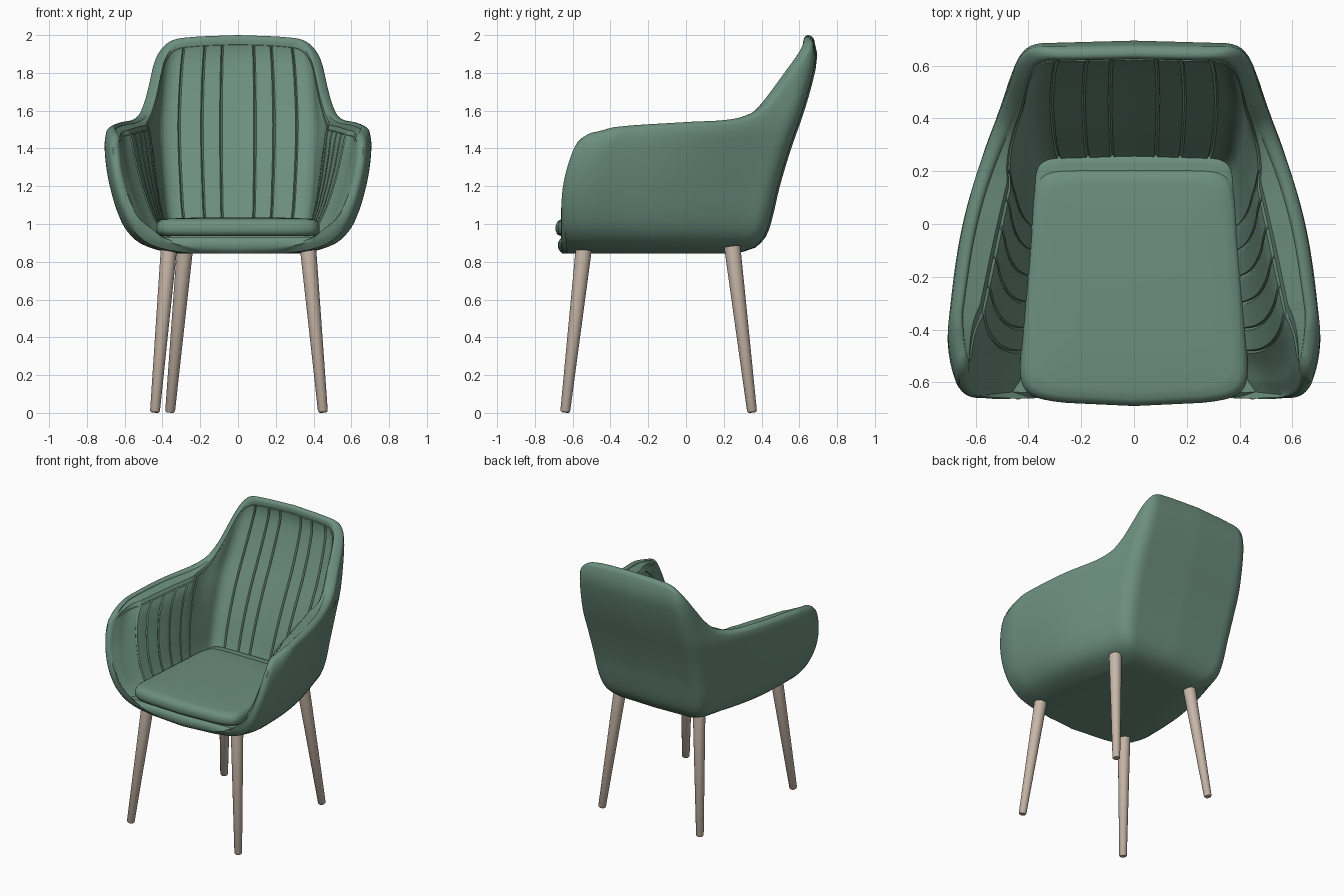
import bpy, bmesh, math
from mathutils import Vector

cube = bpy.data.objects.get("Cube")
if cube:
    bpy.data.objects.remove(cube, do_unlink=True)


def material(name, rgb):
    m = bpy.data.materials.new(name)
    m.use_nodes = True
    m.diffuse_color = (*rgb, 1)
    m.node_tree.nodes["Principled BSDF"].inputs["Base Color"].default_value = (*rgb, 1)
    return m


green = material("sage_green_fabric", (0.15, 0.275, 0.21))
wood = material("pale_wood", (0.57, 0.47, 0.39))


def make_object(name, bm, mat, angle=40, mirror=False):
    bmesh.ops.remove_doubles(bm, verts=bm.verts, dist=0.0005)
    bmesh.ops.recalc_face_normals(bm, faces=bm.faces)
    mesh = bpy.data.meshes.new(name)
    bm.to_mesh(mesh)
    bm.free()
    mesh.materials.append(mat)
    ob = bpy.data.objects.new(name, mesh)
    bpy.context.collection.objects.link(ob)
    if mirror:
        mod = ob.modifiers.new("mirror", 'MIRROR')
        mod.merge_threshold = 0.001
    bpy.ops.object.select_all(action='DESELECT')
    ob.select_set(True)
    bpy.context.view_layer.objects.active = ob
    bpy.ops.object.shade_smooth_by_angle(angle=math.radians(angle))
    return ob


def curve(*pts):
    """Smooth interpolation through (position, value) pairs."""
    n = len(pts)
    slope = []
    for i in range(n):
        a, b = pts[max(i - 1, 0)], pts[min(i + 1, n - 1)]
        slope.append((b[1] - a[1]) / (b[0] - a[0]))

    def f(x):
        x = min(max(x, pts[0][0]), pts[-1][0])
        i = next(k for k in range(n - 1) if x <= pts[k + 1][0])
        (x0, y0), (x1, y1) = pts[i], pts[i + 1]
        h = x1 - x0
        t = (x - x0) / h
        return (y0 * (1 + 2 * t) * (1 - t) ** 2 + slope[i] * h * t * (1 - t) ** 2
                + y1 * t * t * (3 - 2 * t) + slope[i + 1] * h * t * t * (t - 1))
    return f


# Shell outline by height: arm front width, back width, back depth, front depth
arm_w = curve((.845, .30), (.858, .40), (.875, .47), (.91, .545), (1, .625), (1.2, .70), (1.4, .73), (1.5, .715), (1.6, .65), (1.7, .58), (2, .5))
back_w = curve((.845, .28), (.9, .38), (1, .43), (1.2, .45), (1.5, .46), (1.7, .45), (1.85, .435), (2, .41))
back_y = curve((.845, .26), (.87, .345), (.9, .385), (.95, .42), (1.05, .45), (1.2, .485), (1.4, .545), (1.6, .615), (1.8, .67), (1.9, .683), (2, .66))
front_y = curve((.845, -.63), (1.1, -.645), (1.3, -.61), (1.43, -.555), (1.5, -.47))
# Rim height from arm front (0) around to the back centre (1)
rim_z = curve((0, 1.485), (.065, 1.513), (.33, 1.54), (.49, 1.555), (.568, 1.595), (.604, 1.66),
              (.64, 1.77), (.68, 1.885), (.74, 1.965), (.81, 1.988), (1, 2))
CORNER, ROUND, BASE, FLOOR, EDGE = .72, .055, .845, .93, .05


def outline(s, z, t):
    """Point on the U-shaped plan at height z, moved inward by t."""
    pad = max(t - EDGE, 0)
    yb = back_y(z) - t
    a = Vector((arm_w(z) - t * .9, front_y(z), z))
    c = Vector((back_w(z) - min(t, EDGE) - pad * .1, yb, z))
    b = Vector((0, yb + .012, z))
    arm = lambda q: a.lerp(c, q / CORNER)
    back = lambda q: c.lerp(b, (q - CORNER) / (1 - CORNER))
    if s < CORNER - ROUND:
        p = arm(s)
    elif s > CORNER + ROUND:
        p = back(s)
    else:
        k = (s - CORNER + ROUND) / (2 * ROUND)
        p = arm(CORNER - ROUND).lerp(c, k).lerp(c.lerp(back(CORNER + ROUND), k), k)
    if s < CORNER:
        p.x += .05 * math.sin(math.pi * s / CORNER) ** 1.5 * max(-.2, 1 - pad / .08)
        p.x -= .05 * max(0, 1 - s / .11) ** 2
    return p


# Stitched channels of the inner padding
seams = [.13, .2, .28, .36, .44, .51, .783, .867, .937]


def padding(s, z, zr):
    f = min(max((z - .9) / (zr - .9), 0), 1)
    ramp = .1 + .9 * min(1, s / .13) ** .8
    fullness = .28 + .72 * min(max((s - .48) / .2, 0), 1)
    t = EDGE + .15 * (1 - f) ** fullness * ramp
    if z < zr - .05 and s > .02:
        groove = max(max(0, 1 - abs(s - q) / .005) for q in seams)
        t += .008 - .012 * groove
    return t


def section(s):
    """Closed strip: under the floor, up the outside, over the rim, down the inside."""
    zr = rim_z(s)
    r = EDGE / 2
    spine_y = -.655 + .855 * s
    steps = [k / 22 for k in range(23)]
    out = [outline(s, BASE + (zr - r - BASE) * q ** 1.5, 0) for q in steps]
    levels = [FLOOR + (zr - r - FLOOR) * q ** .8 for q in steps]
    levels = sorted(levels + [zr - .049, zr - .051])
    inner = [outline(s, z, padding(s, z, zr)) for z in levels]
    rim = [outline(s, zr - r + r * math.sin(g), r - r * math.cos(g))
           for g in (math.pi * k / 8 for k in range(1, 8))]
    under = [Vector((0, spine_y, BASE)).lerp(out[0], k / 5) for k in range(5)]
    floor = [inner[0].lerp(Vector((0, spine_y, FLOOR)), k / 3) for k in range(1, 4)]
    return under + out + rim + inner[::-1] + floor


stations = {round(k / 70, 4) for k in range(71)}
for q in seams:
    stations |= {round(q + d, 4) for d in (-.005, 0, .005)}
strips = [section(s) for s in sorted(stations)]

# Rounded front edge that joins outside to inside
first = strips[0]
for amount, push in ((.3, .014), (.65, .022)):
    strips.insert(0, [p.lerp((p + q) / 2, amount) - Vector((0, push * min(1, (p - q).length / EDGE), 0))
                      for p, q in zip(first, first[::-1])])

bm = bmesh.new()
grid = [[bm.verts.new(p) for p in strip] for strip in strips]
for a, b in zip(grid, grid[1:]):
    for i in range(len(a) - 1):
        bm.faces.new((a[i], a[i + 1], b[i + 1], b[i]))
edge = grid[0]
n = len(edge)
for i in range(n // 2):
    loop = list(dict.fromkeys((edge[i], edge[i + 1], edge[n - 2 - i], edge[n - 1 - i])))
    if len(loop) > 2:
        bm.faces.new(loop)
make_object("upholstered_shell", bm, green, 35, mirror=True)


def cushion(name, y0, y1, rings, bulge, dome):
    """Rounded trapezoid pad lofted through (inset, height) rings."""
    bm = bmesh.new()
    loops = []
    for inset, z in rings:
        loop = []
        for k in range(96):
            g = math.tau * k / 96
            u, v = (math.copysign(abs(w) ** .2, w) for w in (math.cos(g), math.sin(g)))
            y = (y0 + y1) / 2 + v * ((y1 - y0) / 2 - inset)
            half = .41 - .07 * (y + .2) - inset
            if v < 0:
                y -= bulge * (1 - u * u) * -v
            loop.append(bm.verts.new((u * half, y, z + dome * min(1, inset / .2))))
        loops.append(loop)
    for a, b in zip(loops, loops[1:]):
        for k in range(96):
            bm.faces.new((a[k], a[k - 1], b[k - 1], b[k]))
    bm.faces.new(loops[0])
    bm.faces.new(loops[-1])
    make_object(name, bm, green, 50)


cushion("seat_cushion", -.655, .21,
        [(.03, .935), (.008, .945), (0, .965), (0, .99), (.008, 1.012), (.025, 1.024), (.06, 1.028), (.2, 1.03)],
        .035, .004)
cushion("seat_back_support", -.3, .27, [(0, .93), (0, .99), (.012, 1.008), (.04, 1.012)], 0, 0)


# Tapered splayed legs: foot position and top position
def leg(name, foot, top):
    foot, top = Vector(foot), Vector(top)
    axis = top - foot
    turn = Vector((0, 0, 1)).rotation_difference(axis.normalized()).to_matrix()
    bm = bmesh.new()
    loops = []
    for f, r in ((0, .02), (.008, .026), (1, .043)):
        loops.append([bm.verts.new(foot + axis * f + turn @ Vector(
            (r * math.cos(math.tau * k / 24), r * math.sin(math.tau * k / 24), 0))) for k in range(24)])
    for a, b in zip(loops, loops[1:]):
        for k in range(24):
            bm.faces.new((a[k], a[k - 1], b[k - 1], b[k]))
    bm.faces.new(loops[0])
    bm.faces.new(loops[-1])
    make_object(name, bm, wood)


leg("front_right_leg", (-.44, -.64, .003), (-.365, -.54, .88))
leg("front_left_leg", (.45, -.64, .003), (.37, -.54, .88))
leg("rear_right_leg", (-.36, .35, .003), (-.28, .245, .88))
leg("rear_left_leg", (.45, .35, .003), (.37, .245, .88))
